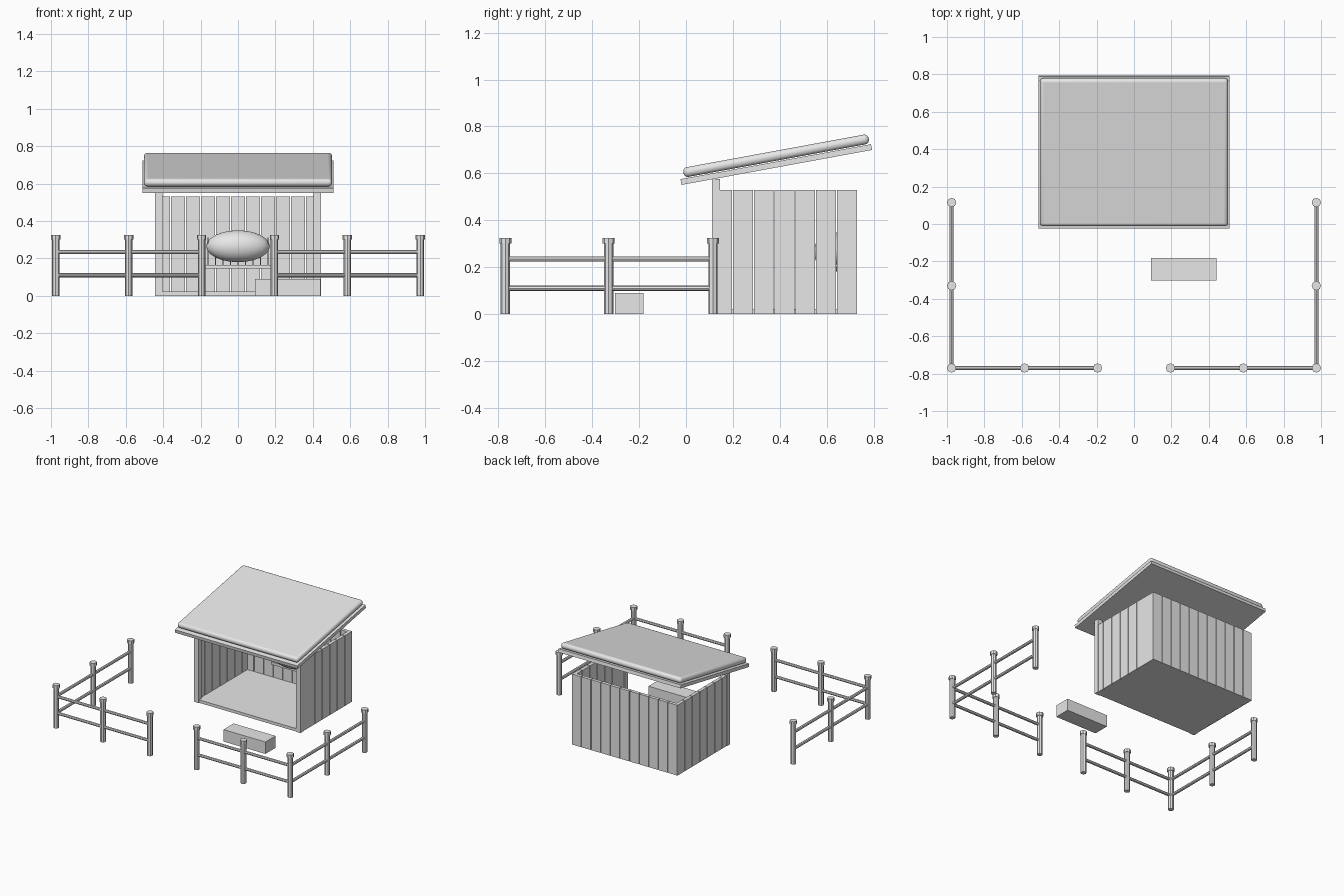
import bpy, bmesh, math
from mathutils import Vector

if "Cube" in bpy.data.objects:
    bpy.data.objects.remove(bpy.data.objects["Cube"])

grey = bpy.data.materials.new("plain grey")
grey.diffuse_color = (0.8, 0.8, 0.8, 1)
grey.use_nodes = True
grey.node_tree.nodes["Principled BSDF"].inputs["Base Color"].default_value = grey.diffuse_color


def finish(ob, name, smooth=False):
    ob.name = name
    ob.data.materials.append(grey)
    if smooth:
        bpy.ops.object.shade_smooth_by_angle(angle=math.radians(40))
    return ob


def box(name, x, y, z, tilt=0.0):
    """Box from (min, max) ranges, optionally tilted about x."""
    bpy.ops.mesh.primitive_cube_add(size=1)
    ob = bpy.context.object
    size = [r[1] - r[0] for r in (x, y, z)]
    for v in ob.data.vertices:
        v.co = [c * s for c, s in zip(v.co, size)]
    ob.location = [(r[0] + r[1]) / 2 for r in (x, y, z)]
    ob.rotation_euler.x = tilt
    return finish(ob, name)


def rod(name, a, b, radius, sides=8):
    """Cylinder between two points."""
    a, b = Vector(a), Vector(b)
    bpy.ops.mesh.primitive_cylinder_add(vertices=sides, radius=radius,
                                        depth=(b - a).length, location=(a + b) / 2)
    ob = bpy.context.object
    ob.rotation_euler = (b - a).to_track_quat('Z', 'Y').to_euler()
    return finish(ob, name)


# Shelter floor and walls of upright boards with narrow gaps
FRONT, BACK, HALF, TOP, GAP = 0.11, 0.73, 0.44, 0.53, 0.005
box("floor", (-0.425, 0.425), (FRONT + 0.005, BACK - 0.01), (0.0, 0.022))
pitch = 2 * HALF / 11
for i in range(11):
    x = -HALF + i * pitch
    box("back_board", (x + GAP / 2, x + pitch - GAP / 2), (BACK - 0.025, BACK), (0, TOP))
pitch = (BACK - FRONT) / 7
for side in (-1, 1):
    xs = sorted((side * HALF, side * (HALF - 0.025)))
    for i in range(7):
        y = FRONT + i * pitch
        box("side_board", xs, (y + GAP / 2, y + pitch - GAP / 2), (0, TOP))
    box("front_post", sorted((side * 0.443, side * 0.405)), (FRONT, 0.146), (0, 0.575))

# Sloping roof: board deck below, rounded covering above
SLOPE = math.radians(10.4)
box("roof_deck", (-0.51, 0.51), (-0.028, 0.798), (0.625, 0.650), SLOPE)
cover = box("roof_cover", (-0.503, 0.503), (-0.018, 0.786), (0.654, 0.696), SLOPE)
bevel = cover.modifiers.new("rounded edge", 'BEVEL')
bevel.width, bevel.segments = 0.019, 4
bpy.ops.object.shade_smooth_by_angle(angle=math.radians(40))

# Hay bundle in a barred rack on the back wall
bpy.ops.mesh.primitive_uv_sphere_add(segments=20, ring_count=12, radius=1,
                                     location=(0, 0.625, 0.265))
hay = bpy.context.object
for v in hay.data.vertices:
    v.co = (v.co.x * 0.17, v.co.y * 0.08, v.co.z * 0.085)
finish(hay, "hay", True)
box("rack_bottom", (-0.18, 0.18), (0.65, 0.705), (0.145, 0.165))
for i in range(9):
    x = -0.16 + i * 0.04
    rod("rack_bar", (x, 0.66, 0.16), (x, 0.60, 0.31), 0.004, 6)

# Trough in the yard
box("trough", (0.09, 0.44), (-0.302, -0.182), (0, 0.09))

# Yard fence, one run on each side with an open gateway and open rear
for s in (-1, 1):
    spots = [(0.195, -0.77), (0.585, -0.77), (0.975, -0.77), (0.975, -0.33), (0.975, 0.115)]
    for x, y in spots:
        rod("fence_post", (s * x, y, 0), (s * x, y, 0.30), 0.02)
        rod("post_cap", (s * x, y, 0.30), (s * x, y, 0.325), 0.025)
    for (x0, y0), (x1, y1) in zip(spots, spots[1:]):
        for z in (0.11, 0.235):
            rod("fence_rail", (s * x0, y0, z), (s * x1, y1, z), 0.011)
